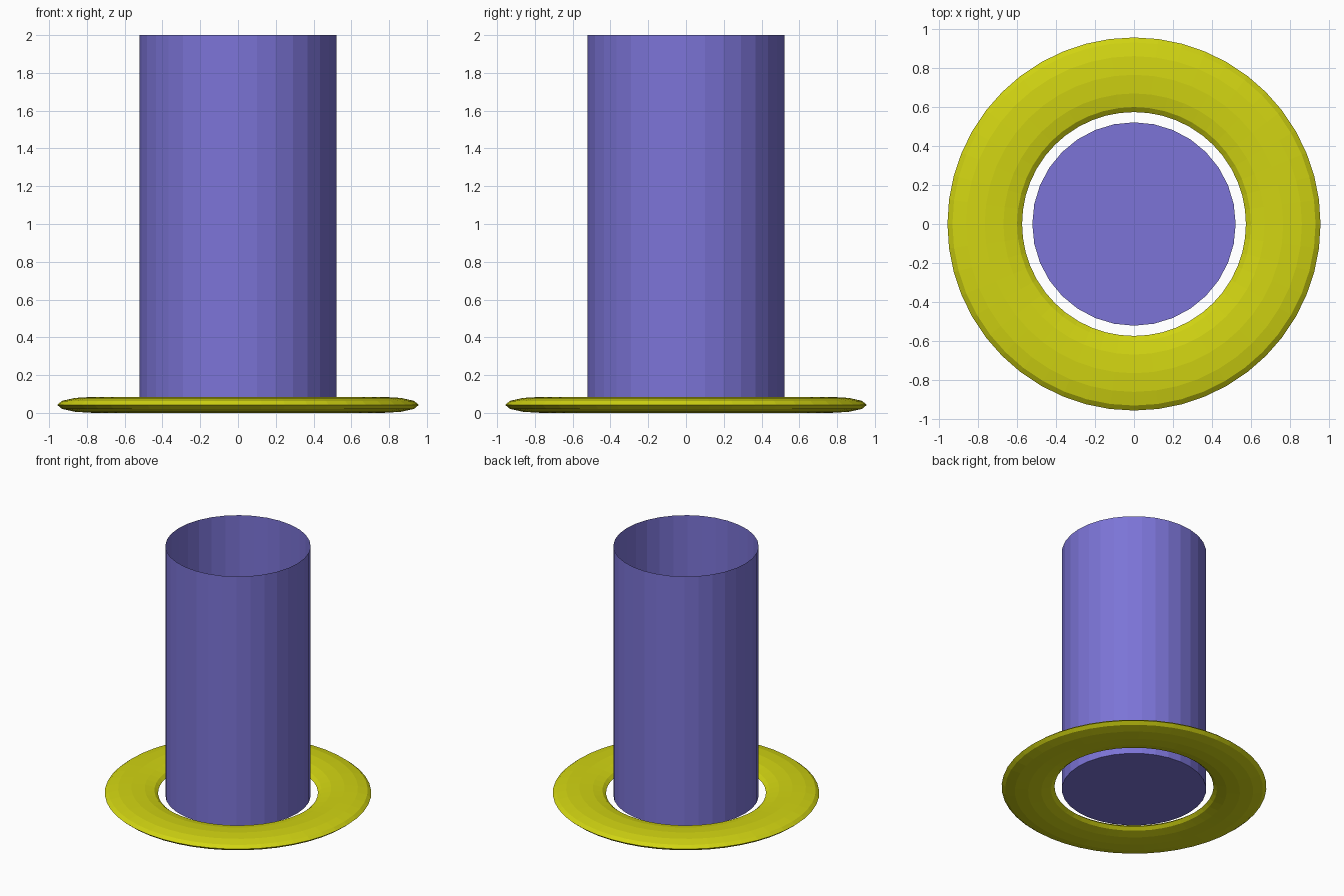
import bpy
import bmesh

cube = bpy.data.objects.get("Cube")
if cube:
    bpy.data.objects.remove(cube, do_unlink=True)


def make_material(name, color):
    mat = bpy.data.materials.new(name)
    mat.use_nodes = True
    mat.diffuse_color = color
    mat.node_tree.nodes["Principled BSDF"].inputs["Base Color"].default_value = color
    return mat


purple = make_material("soft_purple", (0.20, 0.175, 0.68, 1))
yellow = make_material("bright_yellow", (0.64, 0.66, 0.006, 1))

# Open cup: thin wall with a closed floor and no lid
CUP_RADIUS, CUP_FLOOR, CUP_TOP = 0.522, 0.02, 2.0
bpy.ops.mesh.primitive_cylinder_add(
    vertices=32, radius=CUP_RADIUS, depth=CUP_TOP - CUP_FLOOR,
    location=(0, 0, (CUP_TOP + CUP_FLOOR) / 2))
cup = bpy.context.object
cup.name = "cup"
cup.data.materials.append(purple)
bm = bmesh.new()
bm.from_mesh(cup.data)
lid = [f for f in bm.faces if f.normal.z > 0.9]
bmesh.ops.delete(bm, geom=lid, context='FACES_ONLY')
bm.to_mesh(cup.data)
bm.free()

# Flattened ring floating around the foot of the cup
RING_RADIUS, RING_HALF_WIDTH, RING_HALF_HEIGHT = 0.766, 0.1915, 0.0425
bpy.ops.mesh.primitive_torus_add(
    major_segments=48, minor_segments=12,
    major_radius=RING_RADIUS, minor_radius=RING_HALF_WIDTH,
    location=(0, 0, RING_HALF_HEIGHT))
ring = bpy.context.object
ring.name = "base_ring"
ring.scale.z = RING_HALF_HEIGHT / RING_HALF_WIDTH
ring.data.materials.append(yellow)
bpy.ops.object.transform_apply(location=False, rotation=False, scale=True)
